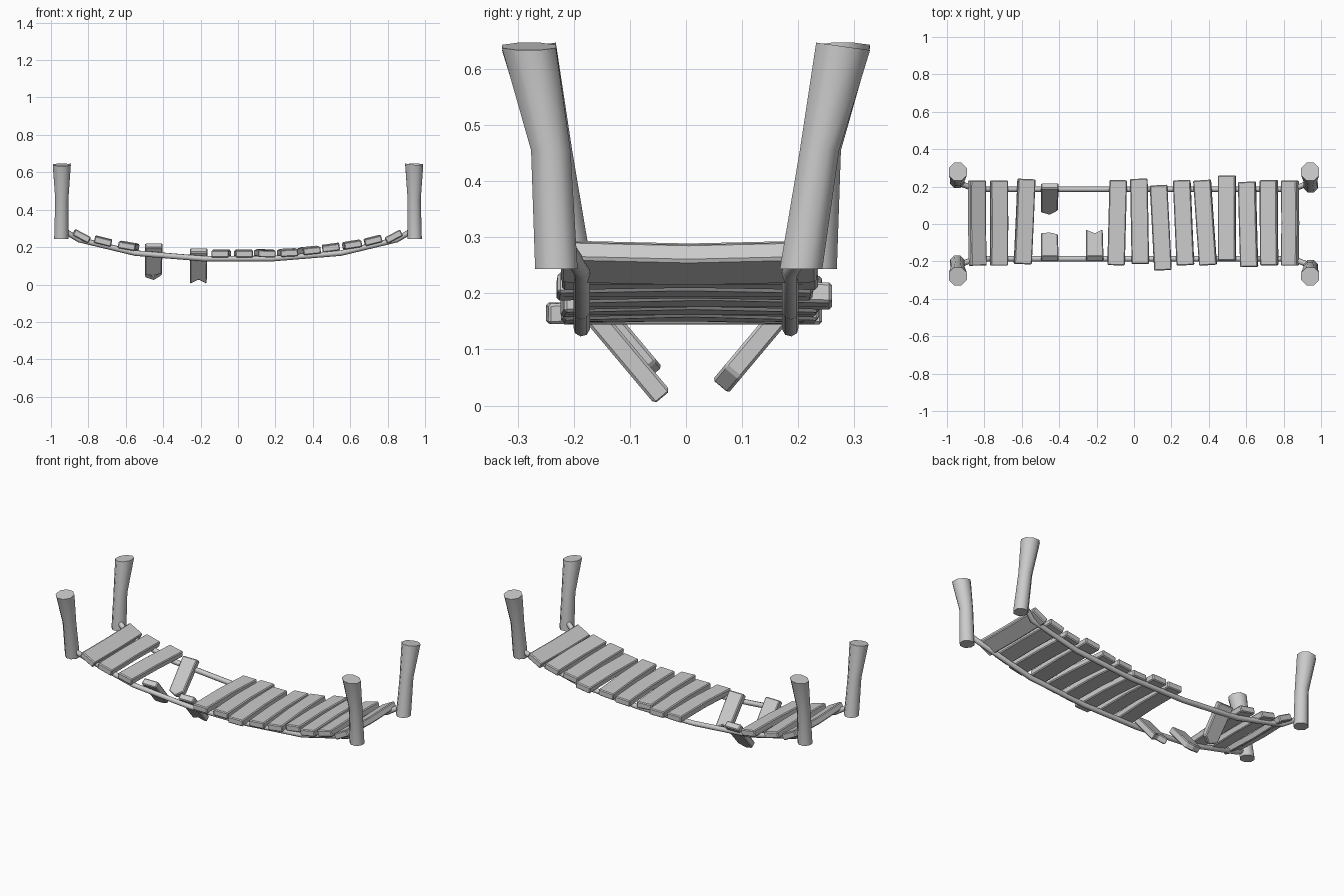
import bpy, bmesh, math
from mathutils import Vector, Matrix

cube = bpy.data.objects.get("Cube")
if cube:
    bpy.data.objects.remove(cube, do_unlink=True)

grey = bpy.data.materials.new("plain_grey")
grey.use_nodes = True
COLOUR = (0.6, 0.6, 0.6, 1)
grey.diffuse_color = COLOUR
grey.node_tree.nodes["Principled BSDF"].inputs["Base Color"].default_value = COLOUR


def make_object(name, bm, matrix=Matrix()):
    bmesh.ops.recalc_face_normals(bm, faces=bm.faces)
    mesh = bpy.data.meshes.new(name)
    bm.to_mesh(mesh)
    bm.free()
    mesh.materials.append(grey)
    obj = bpy.data.objects.new(name, mesh)
    obj.matrix_world = matrix
    bpy.context.collection.objects.link(obj)
    return obj


def smooth(obj, degrees=40):
    bpy.ops.object.select_all(action="DESELECT")
    obj.select_set(True)
    bpy.context.view_layer.objects.active = obj
    bpy.ops.object.shade_smooth_by_angle(angle=math.radians(degrees))


def slab(name, outline, thickness, matrix, bow=0.0, half=1.0):
    """Extrude a flat outline, chamfer it, and lift its middle by bow."""
    bm = bmesh.new()
    verts = [bm.verts.new((x, y, -thickness / 2)) for x, y in outline]
    face = bm.faces.new(verts)
    up = bmesh.ops.extrude_face_region(bm, geom=[face])["geom"]
    bmesh.ops.translate(bm, vec=(0, 0, thickness),
                        verts=[v for v in up if isinstance(v, bmesh.types.BMVert)])
    for v in bm.verts:
        v.co.z += bow * (1 - min(1, abs(v.co.y) / half))
    obj = make_object(name, bm, matrix)
    bevel = obj.modifiers.new("chamfer", "BEVEL")
    bevel.width = 0.005
    bevel.segments = 1
    return obj


# Posts: waisted, leaning, eight-sided logs with a sloped top
def post(name, turn, ys, slope):
    sides = 8
    rings = zip((0.945, 0.942, 0.942), ys, (0.243, 0.455, 0.64), (0.041, 0.038, 0.052))
    bm = bmesh.new()
    loops = []
    for i, (x, y, z, r) in enumerate(rings):
        loop = []
        for k in range(sides):
            a = math.tau * (k + 0.5) / sides
            dx, dy = r * math.cos(a), r * math.sin(a)
            tilt = slope[0] * dx + slope[1] * dy if i == 2 else 0
            loop.append(bm.verts.new((x + dx, y + dy, z + tilt)))
        loops.append(loop)
    for low, high in zip(loops, loops[1:]):
        for k in range(sides):
            n = (k + 1) % sides
            bm.faces.new((low[k], low[n], high[n], high[k]))
    bm.faces.new(loops[0])
    bm.faces.new(loops[-1])
    smooth(make_object(name, bm, Matrix.Rotation(turn, 4, "Z")), 50)


for turn, first, second in ((0, "front_left", "back_left"), (math.pi, "back_right", "front_right")):
    post(first + "_post", turn, (-0.231, -0.241, -0.28), (-0.14, 0))
    post(second + "_post", turn, (0.205, 0.238, 0.28), (0, -0.14))

# Ropes: sagging lines whose ends splay out to the posts
half_path = [(0.18, 0.186, 0.138), (0.55, 0.186, 0.168), (0.85, 0.186, 0.24), (0.925, 0.215, 0.285)]
for name, side in (("back_rope", 1), ("front_rope", -1)):
    path = [(-x, y, z) for x, y, z in reversed(half_path)] + half_path
    curve = bpy.data.curves.new(name, "CURVE")
    curve.dimensions = "3D"
    curve.bevel_depth = 0.015
    curve.bevel_resolution = 2
    curve.use_fill_caps = True
    curve.materials.append(grey)
    spline = curve.splines.new("POLY")
    spline.points.add(len(path) - 1)
    for p, (x, y, z) in zip(spline.points, path):
        p.co = (x, side * y, z, 1)
    rope = bpy.data.objects.new(name, curve)
    bpy.context.collection.objects.link(rope)
    bpy.ops.object.select_all(action="DESELECT")
    rope.select_set(True)
    bpy.context.view_layer.objects.active = rope
    bpy.ops.object.convert(target="MESH")
    smooth(rope, 50)

# Whole planks: x, y, z, slope along the bridge, twist, bow
planks = [
    (-0.837, 0.005, 0.258, 28, 0.5, -0.006), (-0.722, 0.005, 0.23, 14, 0, 0.004),
    (-0.585, 0.013, 0.205, 10, -2.5, 0.004), (-0.09, 0.007, 0.163, 0, -1.5, 0.006),
    (0.03, 0.014, 0.163, 0, 1, 0.006), (0.143, -0.02, 0.164, 1, 3, 0.006),
    (0.265, 0.007, 0.168, -3, 2.5, 0.006), (0.38, 0.007, 0.18, -6, 4, 0.005),
    (0.497, 0.032, 0.195, -8, 0, 0.005), (0.61, -0.002, 0.212, -9, 1.5, 0.004),
    (0.722, 0.007, 0.234, -14, 0.3, 0.004), (0.833, 0.005, 0.256, -28, 0, -0.006),
]
W, H = 0.047, 0.228
plank_outline = [(-W, -H), (0, -H), (W, -H), (W, 0), (W, H), (0, H), (-W, H), (-W, 0)]
for i, (x, y, z, slope, twist, bow) in enumerate(planks):
    place = (Matrix.Translation((x, y, z)) @ Matrix.Rotation(math.radians(twist), 4, "Z")
             @ Matrix.Rotation(math.radians(slope), 4, "Y"))
    slab(f"plank_{i + 1}", plank_outline, 0.037, place, bow, H)

# Snapped planks: outer end on the rope, jagged end hanging inwards
broken = [
    ("broken_plank_back", -0.45, 0.205, 0.205, (0.205, 0.225, 0.19)),
    ("broken_plank_front", -0.45, -0.185, 0.21, (0.195, 0.2, 0.185)),
    ("broken_plank_middle", -0.21, -0.185, 0.185, (0.225, 0.195, 0.225)),
]
for name, x, y, z, (right, mid, left) in broken:
    inward = -1 if y > 0 else 1
    outline = [(-W, 0), (W, 0), (W * 0.9, left * inward), (0, mid * inward), (-W, right * inward)]
    place = Matrix.Translation((x, y, z)) @ Matrix.Rotation(math.radians(-50 * inward), 4, "X")
    slab(name, outline, 0.037, place)
